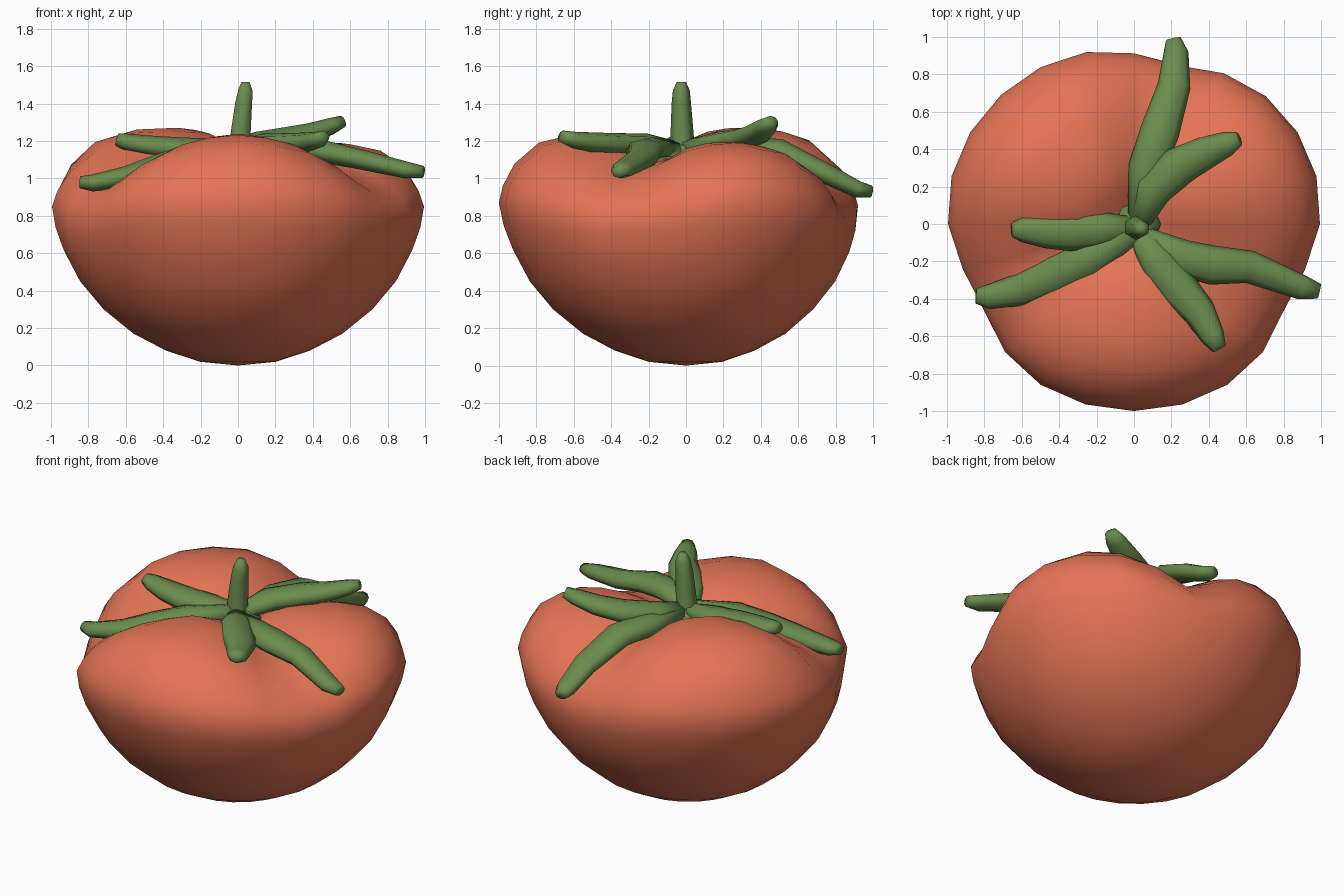
import bpy, bmesh, math
from mathutils import Vector

if "Cube" in bpy.data.objects:
    bpy.data.objects.remove(bpy.data.objects["Cube"])


def material(name, rgb):
    m = bpy.data.materials.new(name)
    m.diffuse_color = (*rgb, 1)
    m.use_nodes = True
    m.node_tree.nodes["Principled BSDF"].inputs["Base Color"].default_value = m.diffuse_color
    return m


RED = material("tomato red", (0.78, 0.175, 0.092))
GREEN = material("leaf green", (0.145, 0.265, 0.075))


def finish(name, rings, start, end, mat, angle):
    """Skin a list of closed rings and cap both ends with a centre point."""
    bm = bmesh.new()
    vr = [[bm.verts.new(p) for p in r] for r in rings]
    n = len(vr[0])
    a, b = bm.verts.new(start), bm.verts.new(end)
    for k in range(n):
        j = (k + 1) % n
        for r0, r1 in zip(vr, vr[1:]):
            bm.faces.new((r0[k], r0[j], r1[j], r1[k]))
        bm.faces.new((a, vr[0][j], vr[0][k]))
        bm.faces.new((b, vr[-1][k], vr[-1][j]))
    bmesh.ops.recalc_face_normals(bm, faces=bm.faces)
    me = bpy.data.meshes.new(name)
    bm.to_mesh(me)
    bm.free()
    me.materials.append(mat)
    ob = bpy.data.objects.new(name, me)
    bpy.context.collection.objects.link(ob)
    bpy.ops.object.select_all(action='DESELECT')
    ob.select_set(True)
    bpy.context.view_layer.objects.active = ob
    bpy.ops.object.shade_smooth_by_angle(angle=math.radians(angle))
    return ob


# Fruit: blend a full lobe profile with a sunken groove profile around the axis
LOBE = [(.2, .02), (.38, .08), (.55, .17), (.71, .3), (.835, .45), (.925, .62), (.975, .75), (1, .87),
        (.98, .96), (.92, 1.08), (.79, 1.2), (.62, 1.24), (.45, 1.245), (.3, 1.225), (.18, 1.17), (.09, 1.09)]
GROOVE = [(.2, .02), (.38, .08), (.55, .17), (.7, .3), (.82, .45), (.89, .6), (.91, .7), (.905, .78),
          (.87, .85), (.8, .92), (.69, .98), (.55, 1.035), (.42, 1.07), (.29, 1.085), (.18, 1.08), (.09, 1.06)]
GROOVES = [math.radians(d) for d in (-25, 205, 77)]
TALL = math.radians(130)      # direction of the tallest lobe


def fruit_point(i, t):
    d = min(abs(math.remainder(t - g, math.tau)) for g in GROOVES)
    top = min(1, max(0, (i - 7) / 3))                # grooves widen above the rim
    front = math.sin(t) < -0.423
    g = math.exp(-(d / (0.33 + top * (0.2 if front else 0.08))) ** 1.55)
    (r0, z0), (r1, z1) = LOBE[i], GROOVE[i]
    r, z = r0 + (r1 - r0) * g, z0 + (z1 - z0) * g
    if z > 1:
        back = max(0, math.cos(t - TALL))
        right = max(0, math.cos(t - math.radians(28)))
        z += (z - 1) * (0.12 * back - 0.17 * right)
    wide = 1 + 0.015 * math.cos(t) ** 2              # a little wider than deep
    shallow = 1 - 0.035 * max(0, math.sin(t))        # flatter at the back
    return Vector((r * math.cos(t) * wide, r * math.sin(t) * shallow, z))


finish("fruit", [[fruit_point(i, math.tau * k / 24) for k in range(24)] for i in range(len(LOBE))],
       (0, 0, 0.0), (0, 0, 1.05), RED, 80)


# Flattened tapering tube along a path of (x, y, z, half width, half thickness)
def tube(name, path, sides=8, side_vec=None):
    pts = [Vector(p[:3]) for p in path]
    rings = []
    for i, p in enumerate(path):
        t = (pts[min(i + 1, len(pts) - 1)] - pts[max(i - 1, 0)]).normalized()
        s = side_vec or Vector((-t.y, t.x, 0)).normalized()
        u = t.cross(s).normalized()
        rings.append([pts[i] + s * p[3] * math.cos(a) + u * p[4] * math.sin(a)
                      for a in (math.tau * k / sides for k in range(sides))])
    return finish(name, rings, pts[0], pts[-1], GREEN, 100)


# Sepals: each drawn as a short path, widths shared by all
WIDTHS = [(.055, .045), (.1, .06), (.105, .062), (.088, .055), (.066, .045), (.04, .032)]
SEPALS = {
    "back": [(.02, 0, 1.15), (.07, .3, 1.165), (.14, .5, 1.15), (.215, .74, 1.03), (.225, .92, .94), (.21, .99, .93)],
    "back_right": [(.03, 0, 1.16), (.1, .18, 1.19), (.24, .31, 1.21), (.38, .38, 1.24), (.5, .43, 1.28), (.56, .455, 1.305)],
    "left": [(.02, -.02, 1.16), (-.2, -.03, 1.155), (-.35, -.04, 1.16), (-.48, -.04, 1.175), (-.6, -.03, 1.195), (-.65, -.03, 1.21)],
    "front_left": [(.02, -.03, 1.17), (-.24, -.19, 1.13), (-.42, -.27, 1.07), (-.6, -.35, 1.01), (-.78, -.39, .975), (-.845, -.385, .98)],
    "front_right": [(.02, -.04, 1.15), (.13, -.21, 1.18), (.25, -.36, 1.18), (.35, -.47, 1.19), (.42, -.6, 1.205), (.455, -.665, 1.225)],
    "right": [(.03, -.06, 1.15), (.25, -.18, 1.16), (.42, -.22, 1.15), (.62, -.23, 1.11), (.9, -.34, 1.045), (.99, -.36, 1.035)],
}
for label, path in SEPALS.items():
    tube("sepal_" + label, [p + w for p, w in zip(path, WIDTHS)])

# Stem with a blunt tip, and a small crown joining the sepals
tube("stem", [(.01, -.02, 1.06, .075, .075), (.01, -.02, 1.2, .064, .064), (.03, -.025, 1.4, .052, .052),
              (.04, -.025, 1.47, .045, .045), (.04, -.025, 1.515, .025, .025)], 6, Vector((0, 1, 0)))
tube("crown", [(.02, 0, 1.04, .13, .13), (.02, 0, 1.12, .12, .12), (.02, -.01, 1.18, .06, .06)],
     8, Vector((0, 1, 0)))
